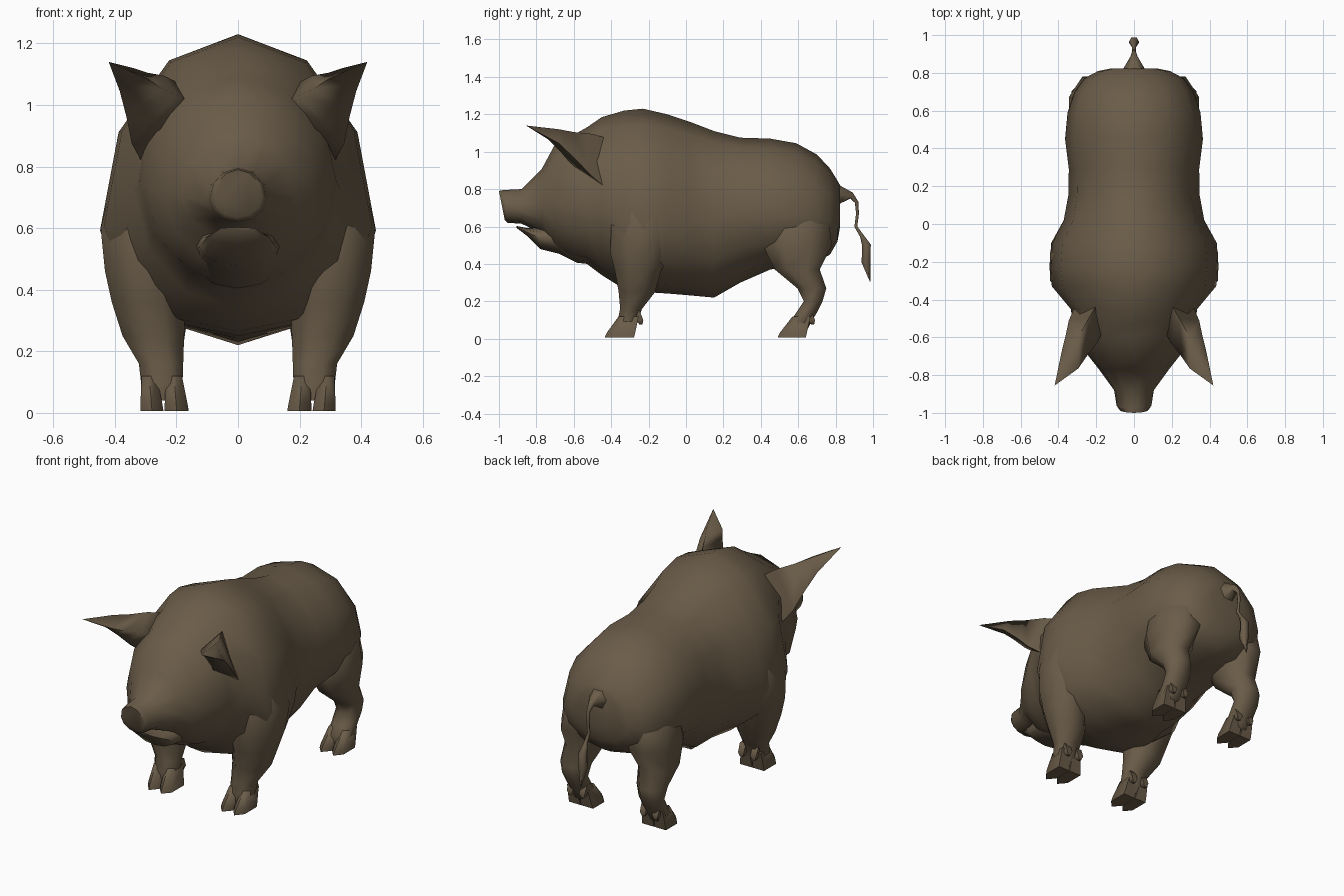
import bpy, bmesh, math
from mathutils import Vector

hide = bpy.data.materials.new("brown hide")
hide.diffuse_color = (0.145, 0.107, 0.066, 1)


def loft(name, rings, mirror=False, angle=70):
    """Skin a list of equal-sized point rings and cap both ends."""
    bm = bmesh.new()
    rows = [[bm.verts.new(p) for p in ring] for ring in rings]
    n = len(rows[0])
    for a, b in zip(rows, rows[1:]):
        for i in range(n):
            j = (i + 1) % n
            bm.faces.new((a[i], a[j], b[j], b[i]))
    bm.faces.new(rows[0])
    bm.faces.new(rows[-1])
    bmesh.ops.remove_doubles(bm, verts=bm.verts, dist=0.0005)
    bmesh.ops.recalc_face_normals(bm, faces=bm.faces)
    mesh = bpy.data.meshes.new(name)
    bm.to_mesh(mesh)
    bm.free()
    mesh.materials.append(hide)
    for p in mesh.polygons:
        p.use_smooth = True
    mesh.set_sharp_from_angle(angle=math.radians(angle))
    ob = bpy.data.objects.new(name, mesh)
    bpy.context.collection.objects.link(ob)
    if mirror:
        ob.modifiers.new("mirror", 'MIRROR').use_mirror_merge = False
    return ob


def section(y, top, bottom, w, mid=0.48, lean=0.0, n=12):
    """Upright ring across the body; mid is the height of the widest point."""
    zm = bottom + (top - bottom) * mid
    pts = []
    for i in range(n):
        a = 2 * math.pi * i / n
        s = math.cos(a)
        z = zm + s * ((top - zm) if s > 0 else (zm - bottom))
        pts.append((w * math.sin(a), y + lean * (top - z), z))
    return pts


def flat_ring(z, x0, x1, y0, y1, n=8):
    """Level ring filling the given x and y limits."""
    k = 1 / math.cos(math.pi / n)
    pts = []
    for i in range(n):
        a = 2 * math.pi * (i + 0.5) / n
        pts.append(((x0 + x1) / 2 + (x1 - x0) / 2 * k * math.cos(a),
                    (y0 + y1) / 2 + (y1 - y0) / 2 * k * math.sin(a), z))
    return pts


def toe_ring(z, x0, x1, front, back, cut):
    """Level ring with a pointed front."""
    return [(x0, back, z), (x1, back, z), (x1, front + cut, z),
            ((x0 + x1) / 2, front, z), (x0, front + cut, z)]


# Body and upper head in one skin, snout to rump, shoulders included
loft("body", [section(*s) for s in (
    (-1.0, 0.79, 0.635, 0.078, 0.42, 0.2), (-0.975, 0.795, 0.62, 0.092, 0.42, 0.12),
    (-0.88, 0.80, 0.615, 0.105, 0.38), (-0.77, 0.91, 0.565, 0.185, 0.4),
    (-0.70, 1.04, 0.47, 0.24, 0.45), (-0.60, 1.09, 0.415, 0.30, 0.46),
    (-0.53, 1.13, 0.40, 0.32), (-0.45, 1.185, 0.34, 0.335, 0.45),
    (-0.33, 1.22, 0.265, 0.435, 0.36), (-0.23, 1.23, 0.25, 0.448, 0.35),
    (-0.10, 1.20, 0.242, 0.438, 0.36), (0.02, 1.16, 0.232, 0.372, 0.42),
    (0.15, 1.11, 0.22, 0.348, 0.46), (0.29, 1.075, 0.30, 0.345),
    (0.45, 1.07, 0.37, 0.365, 0.42), (0.59, 1.045, 0.39, 0.352, 0.4),
    (0.70, 0.985, 0.41, 0.315, 0.4), (0.77, 0.91, 0.45, 0.265, 0.4),
    (0.81, 0.845, 0.52, 0.19, 0.43), (0.824, 0.82, 0.60, 0.12))])

# Lower jaw, leaving the mouth slightly open
loft("lower_jaw", [section(*s) for s in (
    (-0.905, 0.603, 0.592, 0.06), (-0.85, 0.592, 0.55, 0.10),
    (-0.78, 0.60, 0.48, 0.125), (-0.68, 0.64, 0.455, 0.14),
    (-0.58, 0.62, 0.405, 0.15), (-0.50, 0.60, 0.40, 0.15))])

# Legs, sinking into the shoulder and haunch
loft("front_leg", [flat_ring(*r) for r in (
    (0.04, 0.19, 0.31, -0.36, -0.275), (0.10, 0.18, 0.315, -0.365, -0.255),
    (0.16, 0.178, 0.322, -0.352, -0.235), (0.25, 0.175, 0.375, -0.36, -0.165),
    (0.36, 0.17, 0.41, -0.38, -0.135), (0.46, 0.16, 0.432, -0.405, -0.08),
    (0.60, 0.15, 0.446, -0.40, -0.05), (0.78, 0.12, 0.40, -0.37, -0.08),
    (0.88, 0.10, 0.32, -0.33, -0.12))], True)
loft("hind_leg", [flat_ring(*r) for r in (
    (0.04, 0.19, 0.31, 0.56, 0.645), (0.09, 0.18, 0.315, 0.555, 0.67),
    (0.14, 0.18, 0.315, 0.59, 0.70), (0.20, 0.18, 0.32, 0.63, 0.73),
    (0.27, 0.17, 0.33, 0.595, 0.75), (0.37, 0.14, 0.34, 0.475, 0.715),
    (0.50, 0.10, 0.345, 0.41, 0.78), (0.62, 0.08, 0.33, 0.43, 0.765),
    (0.76, 0.06, 0.25, 0.48, 0.70))], True)

# Cloven feet: two toes and two dewclaws each
for part, front, back, shift in (("front", -0.435, -0.278, 0.075), ("hind", 0.49, 0.64, 0.08)):
    for side, x0, x1 in (("inner", 0.16, 0.238), ("outer", 0.242, 0.317)):
        out = (x0 + x1) / 2
        loft(f"{part}_{side}_toe", [
            toe_ring(0.006, x0, x1, front, back, 0.045),
            toe_ring(0.03, x0 + 0.004, x1, front + 0.01, back + 0.006, 0.04),
            toe_ring(0.12, x0 + 0.022, x1 - 0.004, front + shift, back + 0.025, 0.02)], True)
        loft(f"{part}_{side}_dewclaw", [
            flat_ring(0.15, out - 0.02, out + 0.02, back, back + 0.03, 4),
            flat_ring(0.10, out - 0.018, out + 0.018, back + 0.01, back + 0.05, 4),
            flat_ring(0.075, out - 0.008, out + 0.008, back + 0.03, back + 0.045, 4)], True)

# Ears: outer edge, back ridge, inner edge, shallow front
tip = (0.42, -0.855, 1.14)
loft("ear", [
    [(0.305, -0.42, 0.80), (0.17, -0.38, 1.06), (0.13, -0.50, 1.00), (0.22, -0.55, 0.88)],
    [(0.345, -0.51, 0.875), (0.24, -0.50, 1.095), (0.195, -0.63, 1.03), (0.278, -0.63, 0.95)],
    [(0.362, -0.59, 0.96), (0.295, -0.60, 1.105), (0.25, -0.70, 1.055), (0.315, -0.675, 1.005)],
    [(0.384, -0.68, 1.045), (0.34, -0.68, 1.12), (0.295, -0.765, 1.085), (0.35, -0.735, 1.065)],
    [tip] * 4], True, 100)

# Tail: tapering cord ending in a tuft (y, z, radius)
path = [(0.78, 0.76, 0.08), (0.825, 0.772, 0.055), (0.885, 0.765, 0.02),
        (0.912, 0.73, 0.011), (0.917, 0.67, 0.009), (0.908, 0.60, 0.009),
        (0.94, 0.55, 0.012), (0.965, 0.50, 0.027), (0.962, 0.41, 0.027),
        (0.985, 0.305, 0.002)]
rings = []
for i, (y, z, r) in enumerate(path):
    a, b = path[max(i - 1, 0)], path[min(i + 1, len(path) - 1)]
    t = Vector((0, b[0] - a[0], b[1] - a[1])).normalized()
    side, up = Vector((1, 0, 0)), Vector((0, -t.z, t.y))
    rings.append([Vector((0, y, z)) + r * (side * math.cos(q) + up * math.sin(q))
                  for q in (math.pi * k / 3 for k in range(6))])
loft("tail", rings)
